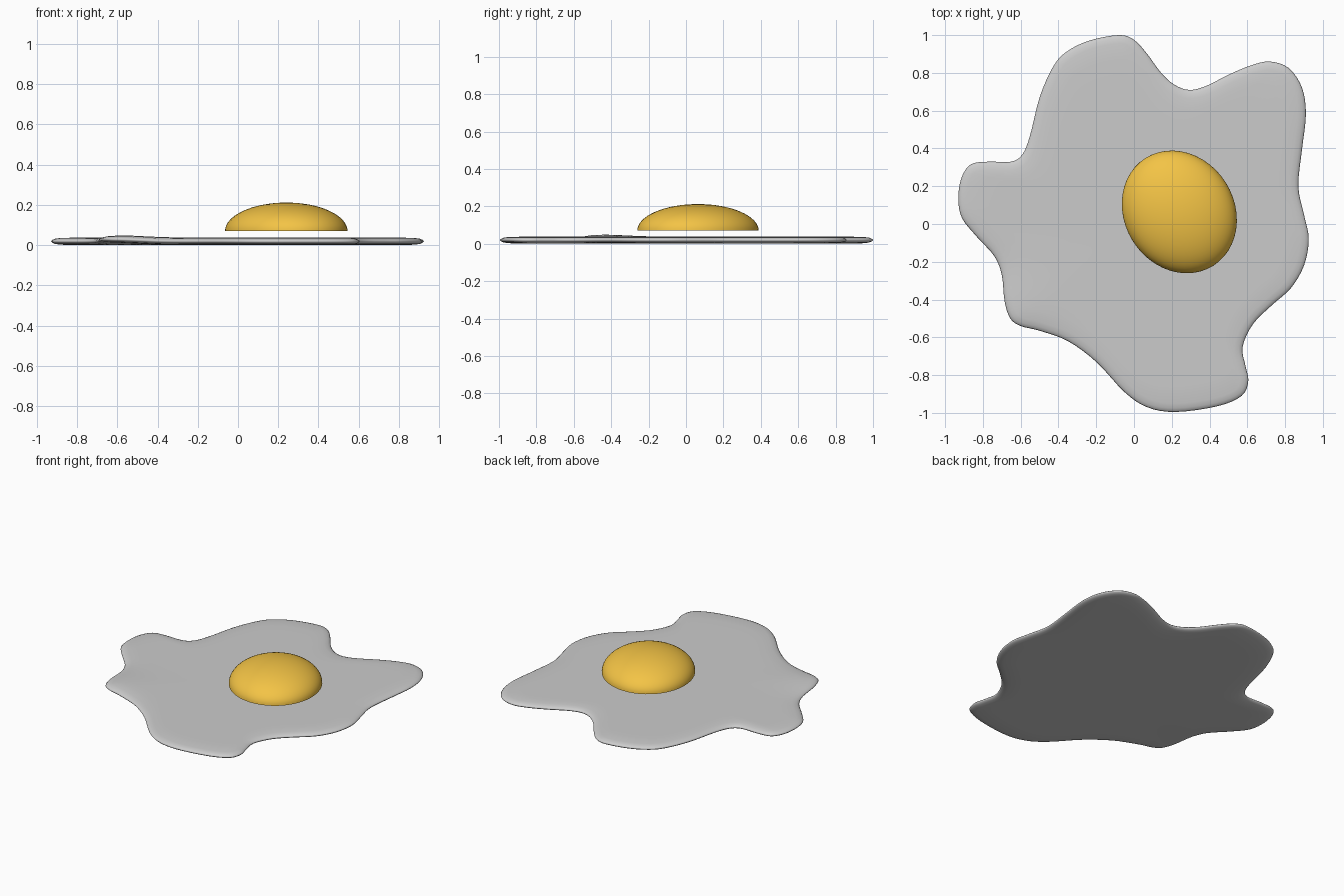
import bpy, bmesh, math
from mathutils import Vector, Matrix

if "Cube" in bpy.data.objects:
    bpy.data.objects.remove(bpy.data.objects["Cube"])

# Wavy outline of the egg white, clockwise from the back
OUTLINE = [
    (-.08, 1.0), (0, .975), (.07, .90), (.14, .805), (.21, .74), (.29, .71), (.38, .73),
    (.50, .79), (.62, .84), (.72, .86), (.82, .825), (.89, .72), (.91, .58), (.89, .40),
    (.87, .20), (.90, .05), (.925, -.08), (.90, -.22), (.83, -.34), (.73, -.43), (.63, -.53),
    (.575, -.65), (.59, -.75), (.605, -.83), (.57, -.91), (.44, -.965), (.22, -.995),
    (.07, -.97), (-.05, -.89), (-.20, -.73), (-.35, -.62), (-.50, -.565), (-.60, -.54),
    (-.655, -.50), (-.685, -.41), (-.70, -.27), (-.74, -.17), (-.83, -.07), (-.91, .03),
    (-.93, .13), (-.915, .24), (-.865, .315), (-.77, .33), (-.65, .33), (-.59, .37),
    (-.55, .47), (-.50, .67), (-.43, .83), (-.36, .91), (-.24, .97)]


def smooth_loop(points, steps):
    """Closed Catmull-Rom curve through the points."""
    p = [Vector(q) for q in points]
    n, out = len(p), []
    for i in range(n):
        a, b, c, d = p[i - 1], p[i], p[(i + 1) % n], p[(i + 2) % n]
        for k in range(steps):
            t = k / steps
            out.append(0.5 * (2 * b + (c - a) * t + (2 * a - 5 * b + 4 * c - d) * t * t
                              + (3 * b - a - 3 * c + d) * t ** 3))
    return out


def finish(name, bm):
    bmesh.ops.recalc_face_normals(bm, faces=bm.faces)
    for f in bm.faces:
        f.smooth = True
    mesh = bpy.data.meshes.new(name)
    bm.to_mesh(mesh)
    bm.free()
    obj = bpy.data.objects.new(name, mesh)
    bpy.context.collection.objects.link(obj)
    return obj


# Egg white: rings from the bottom centre, round the soft rim, to the top centre
loop = smooth_loop(OUTLINE, 4)
n = len(loop)
inward = []
for i in range(n):
    t = (loop[(i + 1) % n] - loop[i - 1]).normalized()
    inward.append(Vector((t.y, -t.x)))


def lift(x, y):
    """Slight curl of the front left corner."""
    return 0.011 * math.exp(-((x + .6) ** 2 + (y + .46) ** 2) / 0.035)


# (inset, scale, height)
rim = [(.045, 1, .003), (.02, 1, .007), (.006, 1, .013), (0, 1, .020),
       (.006, 1, .026), (.02, 1, .032), (.045, 1, .036)]
inner = (.1, .3, .5, .7, .82, .91)
rings = ([(.045, s, 0) for s in inner] + rim
         + [(.045, s, .038) for s in reversed(inner)])
bm = bmesh.new()
prev = first = None
for inset, s, z in rings:
    ring = []
    for p, d in zip(loop, inward):
        q = (p + d * inset) * s
        ring.append(bm.verts.new((q.x, q.y, z + lift(q.x, q.y))))
    if prev:
        for i in range(n):
            j = (i + 1) % n
            bm.faces.new((prev[i], prev[j], ring[j], ring[i]))
    else:
        first = ring
    prev = ring
bm.faces.new(first)
bm.faces.new(prev)
finish("egg_white", bm)

# Yolk: flattened half sphere, slightly oval and turned
bm = bmesh.new()
bmesh.ops.create_uvsphere(bm, u_segments=48, v_segments=32, radius=1)
cut = bmesh.ops.bisect_plane(bm, geom=bm.verts[:] + bm.edges[:] + bm.faces[:], dist=1e-4,
                             plane_co=(0, 0, 0), plane_no=(0, 0, 1), clear_inner=True)
bmesh.ops.holes_fill(bm, edges=[e for e in bm.edges if e.is_boundary])
bm.transform(Matrix.Translation((.24, .064, .07)) @ Matrix.Rotation(math.radians(122), 4, 'Z')
             @ Matrix.Diagonal((.337, .291, .142, 1)))
yolk = finish("yolk", bm)
mat = bpy.data.materials.new("yolk_orange")
mat.diffuse_color = (.9, .55, .06, 1)
mat.use_nodes = True
mat.node_tree.nodes["Principled BSDF"].inputs["Base Color"].default_value = mat.diffuse_color
yolk.data.materials.append(mat)

# Keep the yolk's bottom edge crisp
bpy.context.view_layer.objects.active = yolk
yolk.select_set(True)
bpy.ops.object.shade_smooth_by_angle(angle=math.radians(40))
